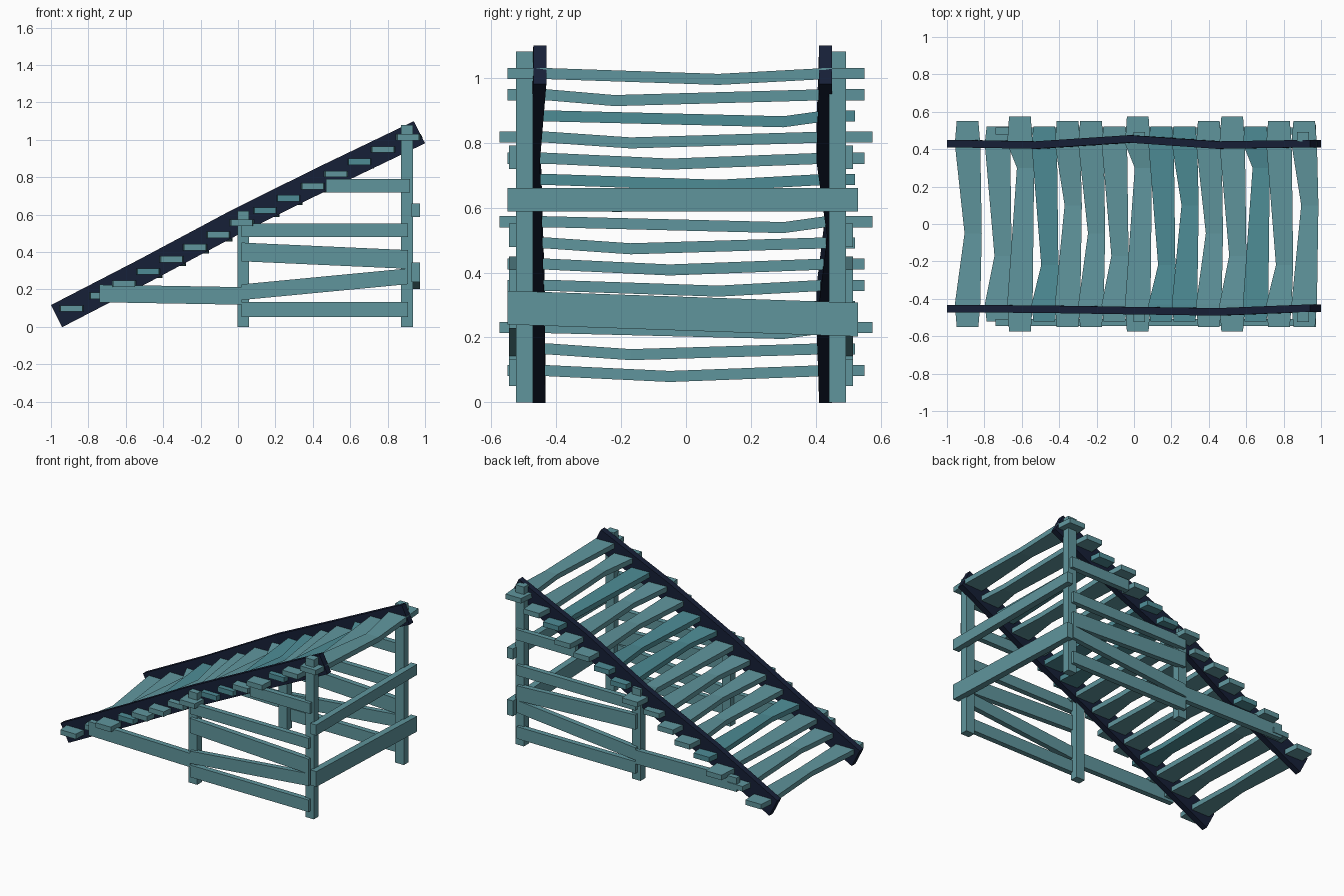
import bpy
import bmesh
from mathutils import Vector

if "Cube" in bpy.data.objects:
    bpy.data.objects.remove(bpy.data.objects["Cube"])


def material(name, rgb):
    m = bpy.data.materials.new(name)
    m.diffuse_color = (*rgb, 1)
    m.use_nodes = True
    m.node_tree.nodes["Principled BSDF"].inputs["Base Color"].default_value = m.diffuse_color
    return m


TEAL = material("weathered_wood", (0.115, 0.30, 0.335))
DEEP = material("weathered_wood_deep", (0.075, 0.26, 0.30))
DARK = material("dark_wood", (0.008, 0.014, 0.038))


def loft(name, sections, mat):
    """Rectangular bar through sections of (centre, half side u, half side v)."""
    bm = bmesh.new()
    rings = []
    for c, u, v in sections:
        c, u, v = Vector(c), Vector(u), Vector(v)
        rings.append([bm.verts.new(p) for p in (c + u + v, c - u + v, c - u - v, c + u - v)])
    for a, b in zip(rings, rings[1:]):
        for i in range(4):
            j = (i + 1) % 4
            bm.faces.new((a[i], a[j], b[j], b[i]))
    bm.faces.new(rings[0][::-1])
    bm.faces.new(rings[-1])
    bmesh.ops.recalc_face_normals(bm, faces=bm.faces)
    me = bpy.data.meshes.new(name)
    bm.to_mesh(me)
    bm.free()
    me.materials.append(mat)
    ob = bpy.data.objects.new(name, me)
    bpy.context.collection.objects.link(ob)
    return ob


# Two slightly warped dark stringers
xs = (-0.97, -0.5, 0.0, 0.47, 0.97)
zs = (0.057, 0.30, 0.567, 0.80, 1.04)
for side, ys in (("front", (-0.453, -0.455, -0.463, -0.47, -0.45)),
                 ("back", (0.43, 0.422, 0.455, 0.422, 0.43))):
    loft(side + "_stringer",
         [((x, y, z), (-0.03, 0, 0.059), (0, 0.02, 0)) for x, y, z in zip(xs, ys, zs)], DARK)

# Fifteen bent treads, kinked at different places along their length
step_x = (-0.89, -0.73, -0.61, -0.48, -0.355, -0.23, -0.105, 0.02,
          0.145, 0.27, 0.40, 0.525, 0.65, 0.775, 0.91)
reach = (0.55, 0.52, 0.575, 0.52, 0.55, 0.55, 0.52, 0.575,
         0.52, 0.52, 0.55, 0.575, 0.52, 0.55, 0.55)
kinks = (-0.05, -0.17, 0.3, -0.22, 0.1)
for i, (x, r) in enumerate(zip(step_x, reach)):
    z = 0.10 + 0.0652 * i - (0.0 if i else 0.002)
    k = kinks[i % 5]
    secs = []
    for y, dx, w, dz in ((-r, 0, 0.058, 0), (-0.43, 0, 0.068, 0),
                         (k, 0.03, 0.046, -0.018),
                         (0.43, 0, 0.068, 0), (r, 0, 0.058, 0)):
        secs.append(((x + dx, y, z + dz), (w, 0, 0), (0, 0, 0.017)))
    loft(f"tread_{i + 1}", secs, DEEP if i in (3, 8, 9, 12) else TEAL)

# Posts and side planks, repeated on both sides
planks = (("top", 0.47, 0.755, 0.92, 0.755, 0.036),
          ("upper", 0.02, 0.515, 0.91, 0.515, 0.036),
          ("upper_slanted", 0.02, 0.40, 0.91, 0.36, 0.05),
          ("lower_slanted", 0.02, 0.185, 0.91, 0.27, 0.042),
          ("bottom", 0.02, 0.092, 0.91, 0.092, 0.041),
          ("long_low", -0.74, 0.178, 0.02, 0.165, 0.047))
for side, py, ky in (("front", -0.497, -0.527), ("back", 0.467, 0.497)):
    for name, x, h in (("tall", 0.903, 1.08), ("short", 0.028, 0.62)):
        loft(f"{side}_{name}_post",
             [((x, py, z), (0.032, 0, 0), (0, 0.026, 0)) for z in (0, h)], TEAL)
    for name, x0, z0, x1, z1, h in planks:
        loft(f"{side}_{name}_plank",
             [((x, ky, z), (0, 0.018, 0), (0, 0, h)) for x, z in ((x0, z0), (x1, z1))], TEAL)

# Cross planks behind the tall posts
for name, z0, z1, h in (("upper", 0.624, 0.624, 0.036), ("lower", 0.292, 0.255, 0.052)):
    loft(f"{name}_cross_plank",
         [((0.95, y, z), (0.022, 0, 0), (0, 0, h)) for y, z in ((-0.55, z0), (0.53, z1))], TEAL)
